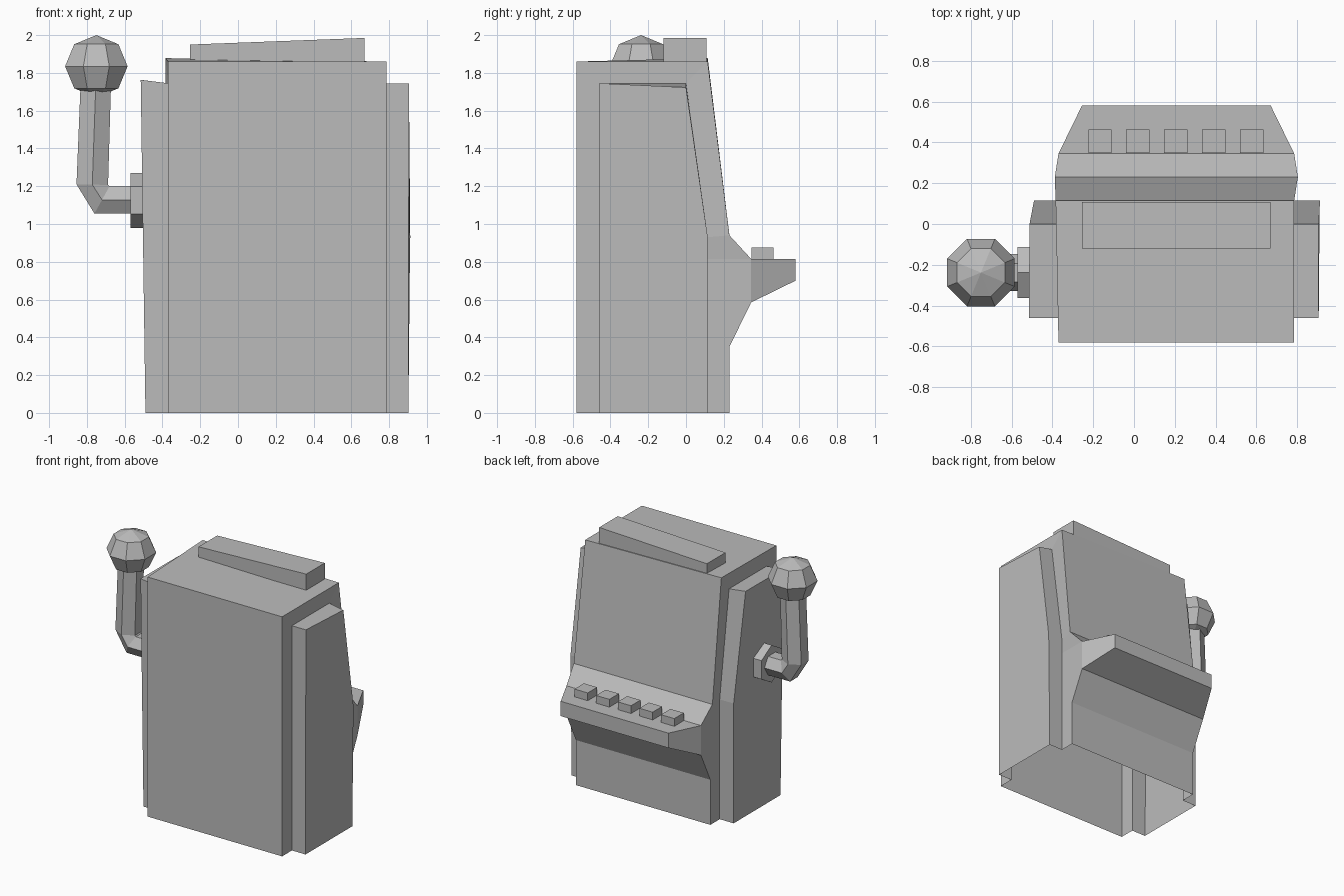
import bpy, bmesh, math
from mathutils import Matrix

if "Cube" in bpy.data.objects:
    bpy.data.objects.remove(bpy.data.objects["Cube"])

grey = bpy.data.materials.new("plain_grey")
grey.diffuse_color = (0.5, 0.5, 0.5, 1)
grey.use_nodes = True
grey.node_tree.nodes["Principled BSDF"].inputs["Base Color"].default_value = grey.diffuse_color

XL, XR = -0.37, 0.785          # cabinet sides
LEVER_Y, KNOB_X = -0.238, -0.75


def finish(name, bm):
    bmesh.ops.remove_doubles(bm, verts=bm.verts, dist=0.0005)
    bmesh.ops.recalc_face_normals(bm, faces=bm.faces)
    mesh = bpy.data.meshes.new(name)
    bm.to_mesh(mesh)
    bm.free()
    mesh.materials.append(grey)
    obj = bpy.data.objects.new(name, mesh)
    bpy.context.collection.objects.link(obj)
    return obj


def face(bm, pts):
    bm.faces.new([bm.verts.new(p) for p in pts])


def box(name, x0, x1, y0, y1, z0, z1, z1_right=None):
    bm = bmesh.new()
    bmesh.ops.create_cube(bm, size=1)
    for v in bm.verts:
        right = v.co.x > 0
        top = z1_right if (right and z1_right) else z1
        v.co = (x1 if right else x0, y1 if v.co.y > 0 else y0, top if v.co.z > 0 else z0)
    return finish(name, bm)


# Cabinet: side profile in (y, z), open underneath
P = dict(back_low=(-0.58, 0), back_top=(-0.58, 1.86), screen_top=(0.115, 1.86),
         screen_low=(0.23, 0.94), tray_top=(0.345, 0.815), tray_low=(0.345, 0.585),
         apron=(0.23, 0.35), front_low=(0.23, 0))
# Side panel profile, shared with the openings in the cabinet sides
Q = [(-0.46, 0), (-0.46, 1.745), (0, 1.745), (0.115, 0.93), (0.115, 0.815), (0.115, 0)]


def cab(key, side):
    y, z = P[key]
    x = XR if side > 0 else XL
    if key == "screen_low":
        x += side * 0.018
    if key == "screen_top" and side < 0:
        x, z = x - 0.014, z + 0.018
    return (x, y, z)


bm = bmesh.new()
keys = list(P)
for a, b in zip(keys, keys[1:]):
    if a != "tray_top":        # the tray replaces this strip
        face(bm, [cab(a, -1), cab(b, -1), cab(b, 1), cab(a, 1)])
for s in (-1, 1):
    q = [(XR if s > 0 else XL, y, z) for y, z in Q]
    c = {k: cab(k, s) for k in P}
    face(bm, [c["back_low"], c["back_top"], q[1], q[0]])
    face(bm, [c["back_top"], c["screen_top"], q[2], q[1]])
    face(bm, [c["screen_top"], c["screen_low"], q[3], q[2]])
    face(bm, [c["screen_low"], c["tray_top"], q[4], q[3]])
    face(bm, [q[4], c["tray_top"], c["tray_low"], c["apron"], c["front_low"], q[5]])
# Tapered button tray
near = [cab("tray_top", -1), cab("tray_top", 1), cab("tray_low", 1), cab("tray_low", -1)]
far = [(-0.255, 0.58, 0.815), (0.67, 0.58, 0.815), (0.67, 0.58, 0.70), (-0.255, 0.58, 0.70)]
for i in range(4):
    j = (i + 1) % 4
    face(bm, [near[i], near[j], far[j], far[i]])
face(bm, far)
finish("cabinet", bm)

# Raised side panels, open underneath and towards the cabinet
for name, xin, xs, drop in (("left_side_panel", XL, (-0.49, -0.515, -0.512, -0.49, -0.49, -0.49), 0.018),
                            ("right_side_panel", XR, (0.902, 0.905, 0.905, 0.912, 0.91, 0.902), 0)):
    bm = bmesh.new()
    inner = [(xin, y, z) for y, z in Q]
    outer = [[x, y, z] for x, (y, z) in zip(xs, Q)]
    outer[1][2] += drop
    outer[2][2] += drop if drop else -0.022
    for i in range(5):
        face(bm, [inner[i], inner[i + 1], outer[i + 1], outer[i]])
    face(bm, outer)
    finish(name, bm)

# Slanted sign box on the roof
box("top_sign", -0.255, 0.67, -0.12, 0.108, 1.858, 1.95, 1.985)

# Row of buttons on the tray
for i in range(5):
    x = -0.167 + 0.186 * i
    box(f"button_{i + 1}", x - 0.057, x + 0.057, 0.347, 0.463, 0.812, 0.875)

# Hexagonal lever mount
bm = bmesh.new()
bmesh.ops.create_cone(bm, cap_ends=True, segments=6, radius1=0.145, radius2=0.145, depth=0.075)
for v in bm.verts:             # corner points up, axis along x
    a = math.atan2(v.co.y, v.co.x)
    a = round(a / (math.pi / 6)) * math.pi / 6
    k = round(a / (math.pi / 3) - 0.01) * math.pi / 3
    a = k + math.pi / 2
    v.co = (-0.5325 + v.co.z, LEVER_Y + 0.145 * math.cos(a), 1.125 + 0.145 * math.sin(a))
finish("lever_mount", bm)

# Bent hexagonal lever arm: inner and outer (x, z) of each ring
rings = [((-0.565, 1.2), (-0.565, 1.055)), ((-0.68, 1.2), (-0.76, 1.055)),
         ((-0.688, 1.207), (-0.855, 1.21)), ((-0.672, 1.75), (-0.833, 1.75))]
bm = bmesh.new()
loops = []
for (xi, zi), (xo, zo) in rings:
    xm, zm = (xi + xo) / 2, (zi + zo) / 2
    section = [(xi, 0.045, zi), (xm, 0.09, zm), (xo, 0.045, zo),
               (xo, -0.045, zo), (xm, -0.09, zm), (xi, -0.045, zi)]
    loops.append([(x, LEVER_Y + y, z) for x, y, z in section])
for a, b in zip(loops, loops[1:]):
    for i in range(6):
        j = (i + 1) % 6
        face(bm, [a[i], a[j], b[j], b[i]])
finish("lever_arm", bm)

# Faceted knob
bm = bmesh.new()
bmesh.ops.create_uvsphere(bm, u_segments=8, v_segments=4, radius=0.179)
bmesh.ops.transform(bm, verts=bm.verts, matrix=Matrix.Translation((KNOB_X, LEVER_Y, 1.835))
                    @ Matrix.Diagonal((1, 1, 0.165 / 0.179, 1))
                    @ Matrix.Rotation(math.pi / 8, 4, 'Z'))
finish("lever_knob", bm)
